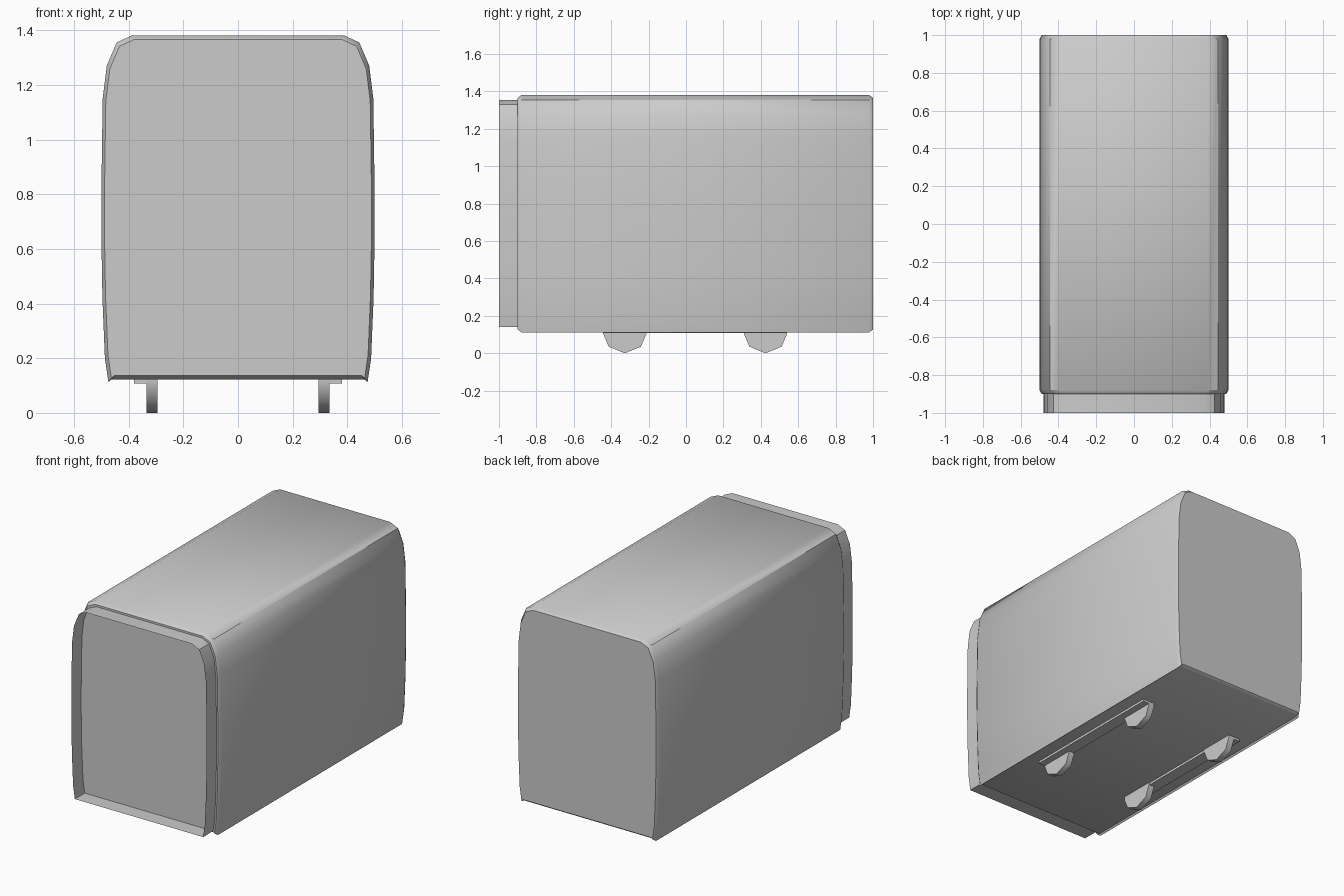
import bpy
import bmesh
import math

cube = bpy.data.objects.get("Cube")
if cube:
    bpy.data.objects.remove(cube, do_unlink=True)

# One plain grey for everything
grey = bpy.data.materials.new("plain grey")
grey.use_nodes = True
COLOUR = (0.6, 0.6, 0.6, 1)
grey.diffuse_color = COLOUR
grey.node_tree.nodes["Principled BSDF"].inputs["Base Color"].default_value = COLOUR

# Right half of the body cross-section (x, z), top to bottom
HALF = [(0.39, 1.38), (0.444, 1.355), (0.48, 1.27), (0.495, 1.15), (0.5, 0.8),
        (0.5, 0.65), (0.496, 0.42), (0.487, 0.2), (0.474, 0.112), (0.464, 0.122)]
MID_Z = 0.75


def outline(half, scale=1.0):
    """Mirror a half profile into a closed loop, scaled about its middle."""
    loop = half + [(-x, z) for x, z in reversed(half)]
    return [(x * scale, MID_Z + (z - MID_Z) * scale) for x, z in loop]


def make_object(name, bm, smooth_angle=None):
    bmesh.ops.recalc_face_normals(bm, faces=bm.faces)
    mesh = bpy.data.meshes.new(name)
    bm.to_mesh(mesh)
    bm.free()
    mesh.materials.append(grey)
    obj = bpy.data.objects.new(name, mesh)
    bpy.context.collection.objects.link(obj)
    if smooth_angle:
        bpy.ops.object.select_all(action="DESELECT")
        obj.select_set(True)
        bpy.context.view_layer.objects.active = obj
        bpy.ops.object.shade_smooth_by_angle(angle=math.radians(smooth_angle))
    return obj


def loft(name, rings, capped=True, smooth_angle=None):
    """Skin a list of equally sized point rings."""
    bm = bmesh.new()
    loops = [[bm.verts.new(p) for p in ring] for ring in rings]
    count = len(loops[0])
    for a, b in zip(loops, loops[1:]):
        for i in range(count):
            j = (i + 1) % count
            bm.faces.new((a[i], a[j], b[j], b[i]))
    if capped:
        bm.faces.new(loops[0])
        bm.faces.new(loops[-1])
    return make_object(name, bm, smooth_angle)


def ring_at(y, loop):
    return [(x, y, z) for x, z in loop]


# Body: long rounded shell with narrowed ends
full, narrow = outline(HALF), outline(HALF, 0.977)
loft("body", [ring_at(-0.9, narrow), ring_at(-0.88, full),
              ring_at(0.98, full), ring_at(1.0, narrow)], smooth_angle=40)

# Open collar around the recessed front panel
collar_loop = outline(HALF[:-1], 0.957)
loft("front_collar", [ring_at(-1.0, collar_loop), ring_at(-0.895, collar_loop)],
     capped=False, smooth_angle=35)

# Feet: thin faceted half discs under flat rails
FOOT = [(-0.116, 0.125), (-0.116, 0.105), (-0.086, 0.035), (0, 0),
        (0.086, 0.035), (0.116, 0.105), (0.116, 0.125)]
for side, label in ((1, "left"), (-1, "right")):
    for centre, place in ((-0.327, "front"), (0.425, "rear")):
        loft(f"{place}_{label}_foot",
             [[(side * x, centre + y, z) for y, z in FOOT] for x in (0.295, 0.335)],
             smooth_angle=50)
    rail = [(0.3, 0.107), (0.38, 0.107), (0.38, 0.124), (0.3, 0.124)]
    loft(f"{label}_rail", [ring_at(y, [(side * x, z) for x, z in rail])
                           for y in (-0.443, 0.541)])
